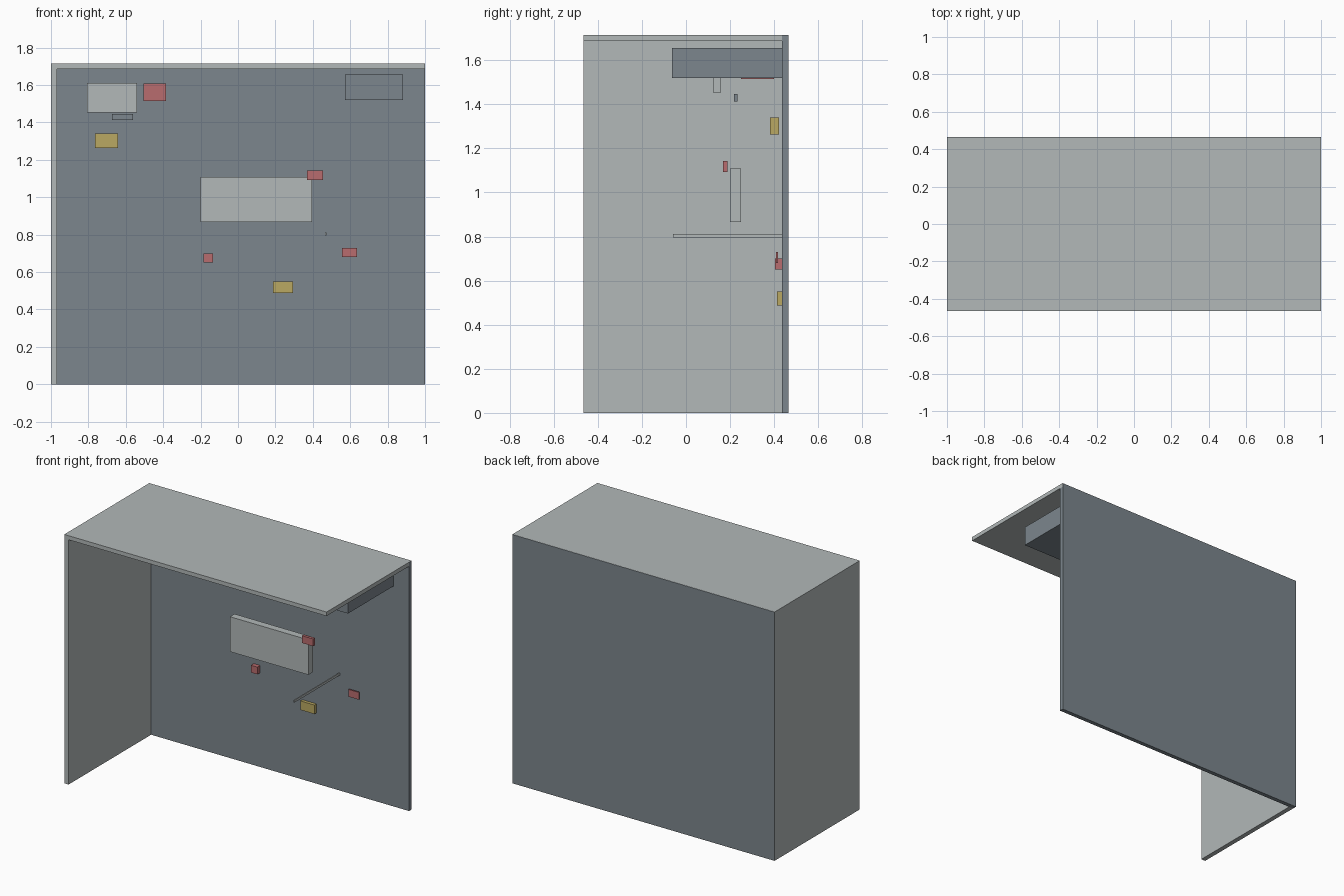
import bpy
import bmesh

if "Cube" in bpy.data.objects:
    bpy.data.objects.remove(bpy.data.objects["Cube"])


def material(name, rgb):
    m = bpy.data.materials.new(name)
    m.diffuse_color = (*rgb, 1.0)
    m.use_nodes = True
    m.node_tree.nodes["Principled BSDF"].inputs["Base Color"].default_value = m.diffuse_color
    return m


LIGHT = material("light_grey", (0.445, 0.479, 0.479))
DARK = material("slate_grey", (0.202, 0.238, 0.266))
RED = material("dull_red", (0.479, 0.150, 0.156))
YELLOW = material("mustard", (0.491, 0.392, 0.122))


def box(name, mat, xs, ys, zs):
    """Axis-aligned box from its extents on each axis."""
    bm = bmesh.new()
    bmesh.ops.create_cube(bm, size=1.0)
    for v in bm.verts:
        for i, (lo, hi) in enumerate((xs, ys, zs)):
            v.co[i] = hi if v.co[i] > 0 else lo
    mesh = bpy.data.meshes.new(name)
    bm.to_mesh(mesh)
    bm.free()
    mesh.materials.append(mat)
    obj = bpy.data.objects.new(name, mesh)
    bpy.context.collection.objects.link(obj)
    return obj


# Shell: back panel, one side wall and the roof
box("back_panel", DARK, (-0.999, 1.0), (0.435, 0.464), (0, 1.714))
box("side_wall", LIGHT, (-1.0, -0.967), (-0.464, 0.462), (0, 1.70))
box("roof", LIGHT, (-1.0, 1.0), (-0.464, 0.462), (1.687, 1.715))

# Parts fixed to the back panel
box("overhead_cabinet", DARK, (0.572, 0.883), (-0.063, 0.437), (1.52, 1.656))
box("thin_rail", LIGHT, (0.465, 0.472), (-0.06, 0.437), (0.795, 0.811))
box("low_red_block", RED, (-0.184, -0.135), (0.404, 0.437), (0.65, 0.70))
box("low_yellow_block", YELLOW, (0.187, 0.294), (0.413, 0.437), (0.488, 0.55))

# Free-standing panels and small blocks
box("centre_panel", LIGHT, (-0.201, 0.396), (0.20, 0.25), (0.867, 1.108))
box("upper_panel", LIGHT, (-0.807, -0.541), (0.122, 0.158), (1.453, 1.61))
box("slate_strip", DARK, (-0.674, -0.562), (0.217, 0.233), (1.413, 1.446))
box("upper_red_block", RED, (-0.505, -0.385), (0.25, 0.40), (1.515, 1.608))
box("upper_yellow_block", YELLOW, (-0.765, -0.642), (0.381, 0.422), (1.264, 1.341))
box("middle_red_block", RED, (0.369, 0.455), (0.168, 0.188), (1.092, 1.142))
box("right_red_block", RED, (0.556, 0.636), (0.408, 0.417), (0.68, 0.73))
